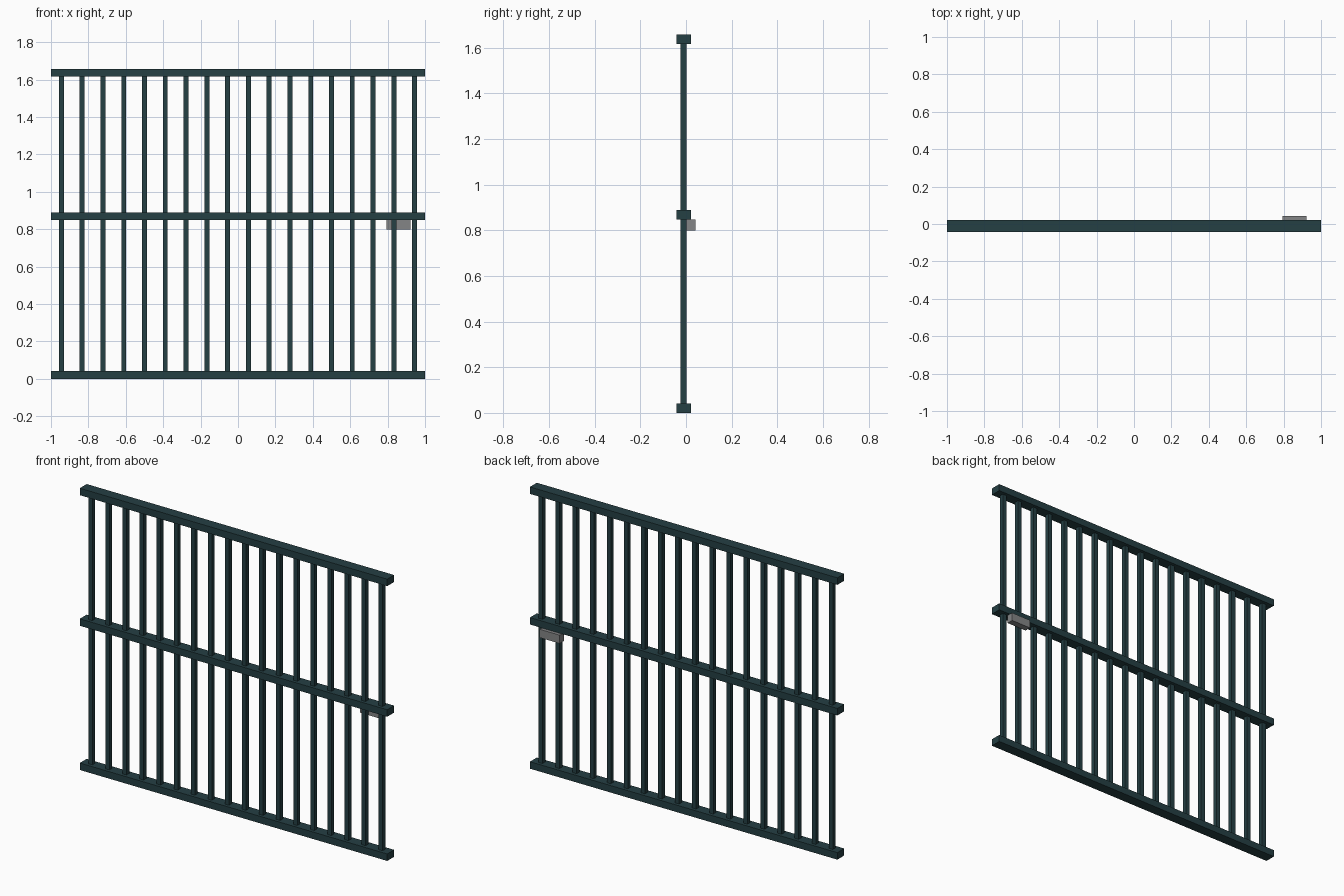
import bpy

if "Cube" in bpy.data.objects:
    bpy.data.objects.remove(bpy.data.objects["Cube"])


def material(name, rgb):
    m = bpy.data.materials.new(name)
    m.diffuse_color = (*rgb, 1.0)
    m.use_nodes = True
    m.node_tree.nodes["Principled BSDF"].inputs["Base Color"].default_value = m.diffuse_color
    return m


def box(name, lo, hi, mat):
    """Axis-aligned box between two corners."""
    bpy.ops.mesh.primitive_cube_add(size=1)
    ob = bpy.context.object
    ob.name = name
    ob.location = [(a + b) / 2 for a, b in zip(lo, hi)]
    ob.scale = [b - a for a, b in zip(lo, hi)]
    bpy.ops.object.transform_apply(location=True, rotation=False, scale=True)
    ob.data.materials.append(mat)
    return ob


paint = material("dark green paint", (0.018, 0.050, 0.057))
steel = material("grey steel", (0.23, 0.235, 0.24))

HEIGHT, RAIL_H = 1.657, 0.041
RAIL_Y = (-0.042, 0.022)
BAR_Y, BAR_W = -0.010, 0.026
BARS = 18

# Horizontal rails
for name, z in (("bottom_rail", 0.0), ("middle_rail", 0.848), ("top_rail", HEIGHT - RAIL_H)):
    box(name, (-1, RAIL_Y[0], z), (1, RAIL_Y[1], z + RAIL_H), paint)

# Evenly spaced square upright bars
for i in range(BARS):
    x = -1 + (i + 0.5) * 2 / BARS
    h = BAR_W / 2
    box(f"upright_bar_{i + 1}", (x - h, BAR_Y - h, RAIL_H / 2),
        (x + h, BAR_Y + h, HEIGHT - RAIL_H / 2), paint)

# Lock box behind the bars, under the middle rail
box("lock_box", (0.793, 0.003, 0.799), (0.923, 0.042, 0.848), steel)
